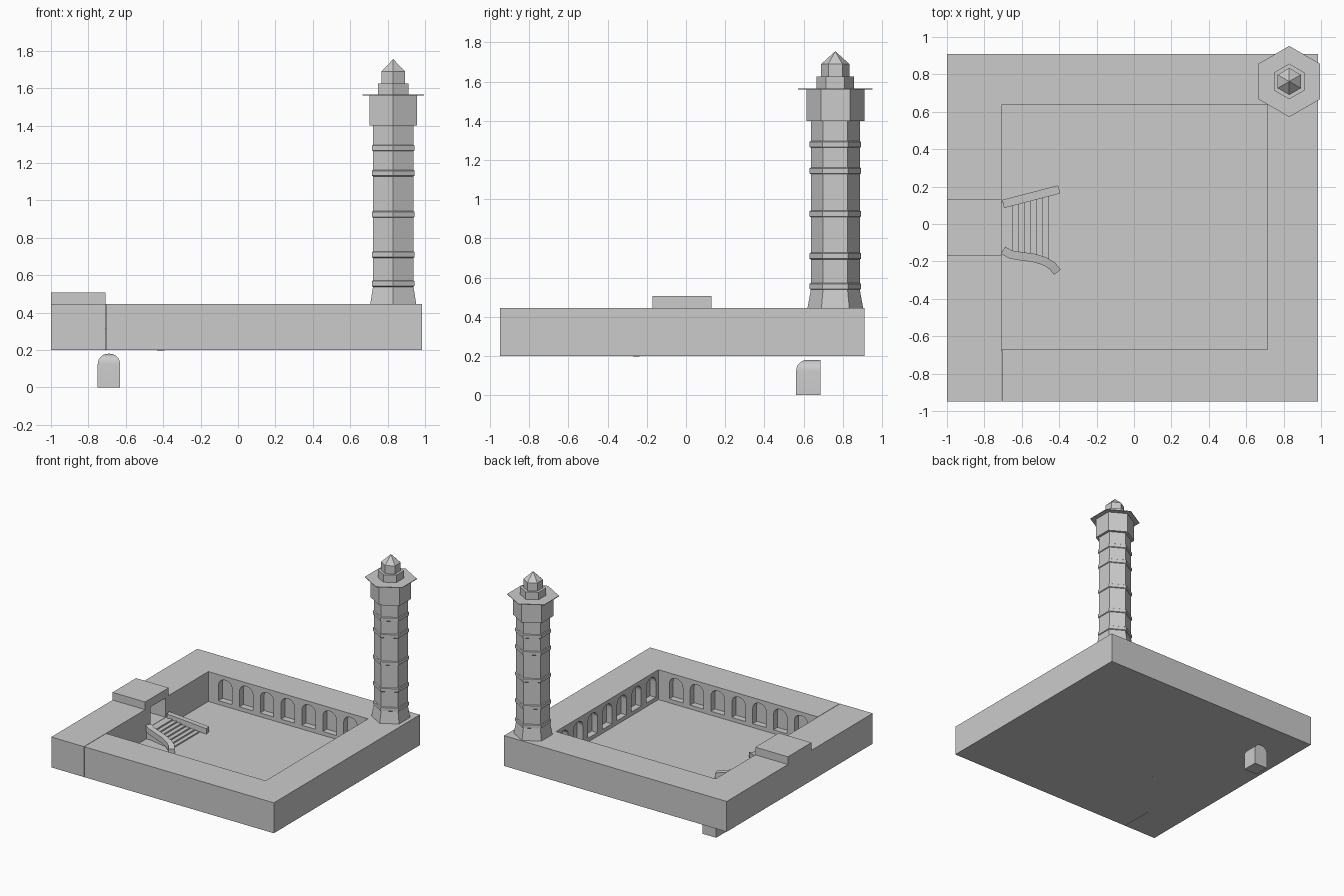
import bpy, bmesh, math
from mathutils import Matrix, Vector

if "Cube" in bpy.data.objects:
    bpy.data.objects.remove(bpy.data.objects["Cube"])

stone = bpy.data.materials.new("pale_grey_stone")
stone.diffuse_color = (0.6, 0.6, 0.6, 1)
stone.use_nodes = True
stone.node_tree.nodes["Principled BSDF"].inputs["Base Color"].default_value = stone.diffuse_color


def finish(name, bm, smooth=False):
    bmesh.ops.recalc_face_normals(bm, faces=bm.faces)
    me = bpy.data.meshes.new(name)
    bm.to_mesh(me)
    bm.free()
    me.materials.append(stone)
    ob = bpy.data.objects.new(name, me)
    bpy.context.collection.objects.link(ob)
    if smooth:
        smooth_object(ob)
    return ob


def smooth_object(ob):
    bpy.ops.object.select_all(action='DESELECT')
    ob.select_set(True)
    bpy.context.view_layer.objects.active = ob
    bpy.ops.object.shade_smooth_by_angle(angle=math.radians(35))


def add_box(bm, lo, hi):
    lo, hi = Vector(lo), Vector(hi)
    m = Matrix.Translation((lo + hi) / 2) @ Matrix.Diagonal((*(hi - lo), 1))
    return bmesh.ops.create_cube(bm, size=1, matrix=m)["verts"]


def box(name, lo, hi):
    bm = bmesh.new()
    add_box(bm, lo, hi)
    return finish(name, bm)


def add_arch(bm, pos, angle):
    """Arched block; local +y points into the wall, the opposite top edge is rounded."""
    part = bmesh.new()
    add_box(part, (-0.06, -0.075, 0), (0.06, 0.05, 0.18))
    edges = []
    for e in part.edges:
        mid = (e.verts[0].co + e.verts[1].co) / 2
        if mid.z > 0.17 and mid.y < 0.04:
            edges.append(e)
    bmesh.ops.bevel(part, geom=edges, offset=0.056, segments=7, profile=0.5, affect='EDGES')
    bmesh.ops.transform(part, matrix=Matrix.Translation(pos) @ Matrix.Rotation(angle, 4, 'Z'),
                        verts=part.verts)
    bmesh.ops.recalc_face_normals(part, faces=part.faces)
    tmp = bpy.data.meshes.new("tmp")
    part.to_mesh(tmp)
    part.free()
    bm.from_mesh(tmp)
    bpy.data.meshes.remove(tmp)


# walls around the courtyard, with the narrow joint near the front left
outline = [(-1, -0.95), (-0.709, -0.95), (-0.709, 0.635), (0.715, 0.635), (0.715, -0.67),
           (-0.706, -0.67), (-0.706, -0.95), (0.985, -0.95), (0.985, 0.91), (-1, 0.91)]
bm = bmesh.new()
base = bm.faces.new([bm.verts.new((x, y, 0.2)) for x, y in outline])
ext = bmesh.ops.extrude_face_region(bm, geom=[base])["geom"]
bmesh.ops.translate(bm, vec=(0, 0, 0.245), verts=[v for v in ext if isinstance(v, bmesh.types.BMVert)])
walls = finish("courtyard_walls", bm)

# arched niches on three walls and the entrance passage
bm = bmesh.new()
for i in range(7):
    t = -0.558 + 0.186 * i
    add_arch(bm, (t, 0.635, 0.235), 0)
    add_arch(bm, (t, -0.67, 0.235), math.pi)
    add_arch(bm, (0.715, t - 0.018, 0.235), -math.pi / 2)
add_box(bm, (-0.92, -0.1, 0.285), (-0.69, 0.09, 0.44))
cutter = finish("niche_cutter", bm)
cutter.hide_render = True
mod = walls.modifiers.new("niches", 'BOOLEAN')
mod.operation, mod.solver, mod.object = 'DIFFERENCE', 'EXACT', cutter
bpy.ops.object.select_all(action='DESELECT')
walls.select_set(True)
bpy.context.view_layer.objects.active = walls
bpy.ops.object.modifier_apply(modifier="niches")
bpy.data.objects.remove(cutter)
smooth_object(walls)

# floor and raised entrance roof
box("courtyard_floor", (-0.72, -0.68, 0.2), (0.725, 0.645, 0.204))
box("entrance_roof", (-1, -0.17, 0.445), (-0.709, 0.13, 0.507))

# loose arch block beneath the building
bm = bmesh.new()
add_arch(bm, (-0.69, 0.637, 0), 0)
finish("arch_block", bm, True)

# tower: six-sided profile turned about its axis
profile = [(0.142, 0.445), (0.125, 0.54)]
for z in (0.555, 0.71, 0.925, 1.145, 1.28):
    profile += [(0.125, z - 0.017), (0.132, z - 0.013), (0.132, z + 0.013), (0.125, z + 0.017)]
profile += [(0.125, 1.4), (0.148, 1.4), (0.148, 1.56), (0.19, 1.56), (0.19, 1.565), (0.095, 1.565),
            (0.095, 1.625), (0.072, 1.625), (0.072, 1.69)]
profile.remove((0.125, 0.54))
bm = bmesh.new()
rings = []
for r, z in profile:
    ring = []
    for k in range(6):
        a = math.pi / 2 + k * math.pi / 3
        ring.append(bm.verts.new((0.83 + r * math.cos(a), 0.762 + r * math.sin(a), z)))
    rings.append(ring)
tip = bm.verts.new((0.83, 0.762, 1.755))
bm.faces.new(rings[0])
for k in range(6):
    j = (k + 1) % 6
    for a, b in zip(rings, rings[1:]):
        bm.faces.new((a[k], a[j], b[j], b[k]))
    bm.faces.new((rings[-1][k], rings[-1][j], tip))
finish("tower", bm)

# steps down into the courtyard
bm = bmesh.new()
for i in range(7):
    x = -0.65 + 0.0325 * i
    back = -0.712 if i == 0 else x - 0.0325
    add_box(bm, (back, -0.155 - 0.2 * (x + 0.65), 0.2),
            (x, 0.115 + 0.25 * (x + 0.65), 0.283 - 0.0115 * i))
finish("steps", bm)


def rail(name, path, width, height):
    """Rectangular bar swept along a path, kept upright."""
    bm = bmesh.new()
    pts = [Vector(p) for p in path]
    rows = []
    for i, p in enumerate(pts):
        d = pts[min(i + 1, len(pts) - 1)] - pts[max(i - 1, 0)]
        side = Vector((-d.y, d.x, 0)).normalized() * width / 2
        up = Vector((0, 0, height / 2))
        rows.append([bm.verts.new(p + s * side + u * up)
                     for s, u in ((-1, -1), (1, -1), (1, 1), (-1, 1))])
    for a, b in zip(rows, rows[1:]):
        for k in range(4):
            bm.faces.new((a[k], a[k - 1], b[k - 1], b[k]))
    bm.faces.new(rows[0])
    bm.faces.new(rows[-1])
    finish(name, bm, True)


# side rails of the steps
rail("straight_rail", [(-0.7, 0.107, 0.295), (-0.4, 0.185, 0.225)], 0.045, 0.045)
rail("curved_rail", [(-0.7, -0.14, 0.295), (-0.66, -0.163, 0.286), (-0.6, -0.173, 0.273),
                     (-0.54, -0.18, 0.258), (-0.48, -0.198, 0.243), (-0.435, -0.225, 0.23),
                     (-0.41, -0.258, 0.219)], 0.045, 0.045)
